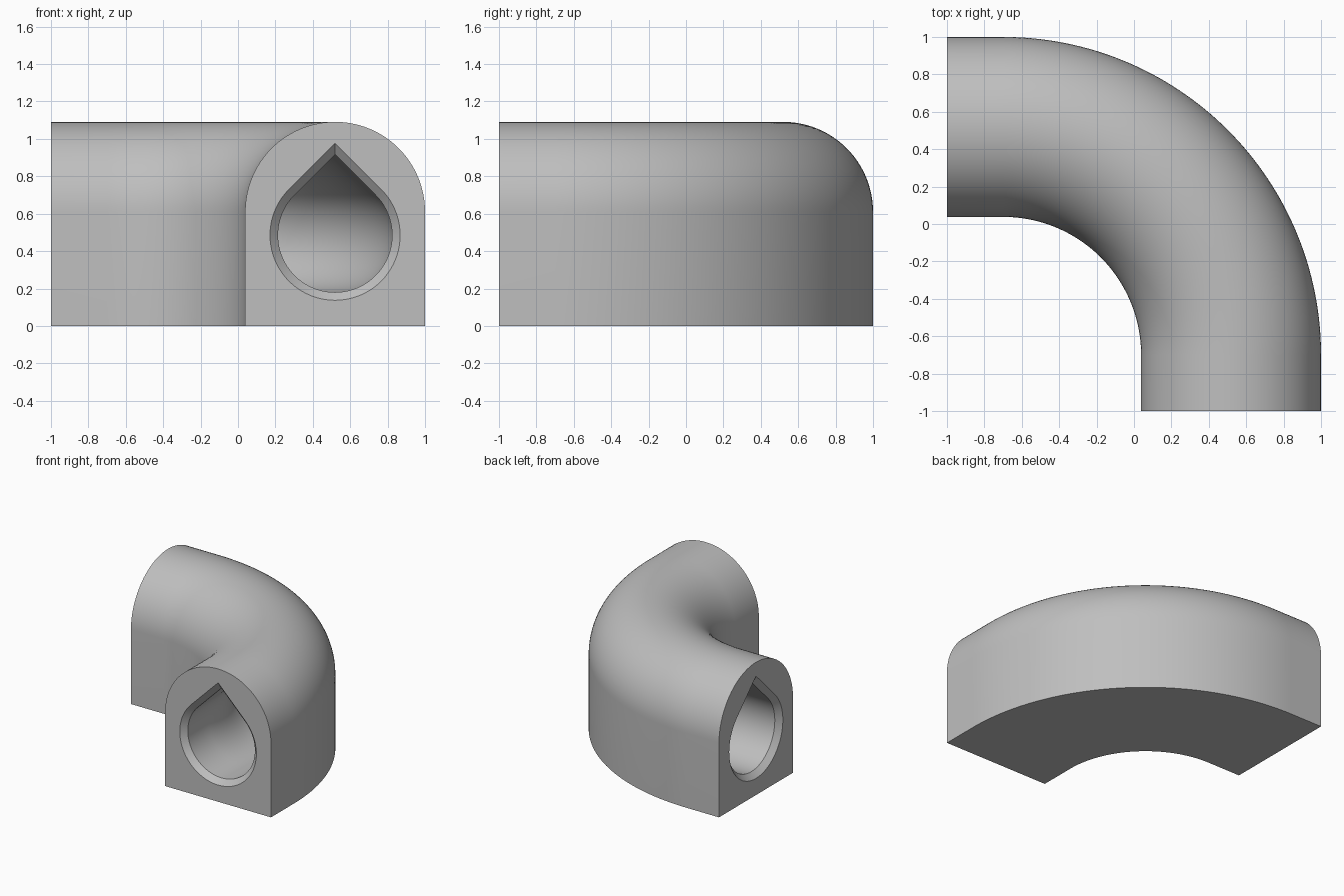
import bpy, bmesh, math

cube = bpy.data.objects.get("Cube")
if cube:
    bpy.data.objects.remove(cube)

MID = 0.519          # centreline offset of both ends
HALF = 0.481         # half width of the body
SPRING = 0.61        # height where the arched top starts
BORE_Z = 0.485       # height of the bore centre
BORE, MOUTH = 0.305, 0.348   # bore radius, and radius at the chamfered mouths
BEND = -0.70         # bend centre, same in x and y
CHAMFER = MOUTH - BORE


def arch_profile(steps=48):
    """Flat base, upright sides and a half-round top, as (sideways, height)."""
    top = [(HALF * math.cos(math.pi * i / steps),
            SPRING + HALF * math.sin(math.pi * i / steps)) for i in range(steps + 1)]
    return [(HALF, 0)] + top + [(-HALF, 0)]


def teardrop_profile(r, steps=60):
    """Circle closed by a 45 degree point at the top."""
    angles = [math.radians(135 + 270 * i / steps) for i in range(steps + 1)]
    return [(r * math.cos(a), BORE_Z + r * math.sin(a)) for a in angles] + \
           [(0, BORE_Z + r * math.sqrt(2))]


def stations(inset, steps=64):
    """Centreline points with outward direction: straight, quarter bend, straight."""
    radius = MID - BEND
    path = [(MID, -1 + inset, 1, 0)]
    for i in range(steps + 1):
        a = math.pi / 2 * i / steps
        c, s = math.cos(a), math.sin(a)
        path.append((BEND + radius * c, BEND + radius * s, c, s))
    return path + [(-1 + inset, MID, 0, 1)]


def ring(bm, profile, station):
    x, y, dx, dy = station
    return [bm.verts.new((x + u * dx, y + u * dy, z)) for u, z in profile]


def bridge(bm, a, b):
    n = len(a)
    for i in range(n):
        j = (i + 1) % n
        bm.faces.new((a[i], a[j], b[j], b[i]))


def sweep(bm, rings):
    for a, b in zip(rings, rings[1:]):
        bridge(bm, a, b)


bm = bmesh.new()

# Outer skin
skin = [ring(bm, arch_profile(), s) for s in stations(0)]
sweep(bm, skin)

# Bore with a chamfered mouth at each end
ends = stations(0)
bore = [ring(bm, teardrop_profile(BORE), s) for s in stations(CHAMFER)]
first = ring(bm, teardrop_profile(MOUTH), ends[0])
last = ring(bm, teardrop_profile(MOUTH), ends[-1])
sweep(bm, [first] + bore + [last])

# Flat end faces around the mouths
for outer, mouth in ((skin[0], first), (skin[-1], last)):
    edges = [bm.edges.get((r[i - 1], r[i])) for r in (outer, mouth) for i in range(len(r))]
    bmesh.ops.triangle_fill(bm, use_beauty=True, edges=edges)

bmesh.ops.recalc_face_normals(bm, faces=bm.faces)
mesh = bpy.data.meshes.new("pipe_elbow")
bm.to_mesh(mesh)
bm.free()
elbow = bpy.data.objects.new("pipe_elbow", mesh)
bpy.context.collection.objects.link(elbow)

# Plain grey
grey = bpy.data.materials.new("grey")
grey.use_nodes = True
colour = (0.52, 0.52, 0.52, 1)
grey.diffuse_color = colour
grey.node_tree.nodes["Principled BSDF"].inputs["Base Color"].default_value = colour
mesh.materials.append(grey)

bpy.ops.object.select_all(action="DESELECT")
elbow.select_set(True)
bpy.context.view_layer.objects.active = elbow
bpy.ops.object.shade_smooth_by_angle(angle=math.radians(30))
